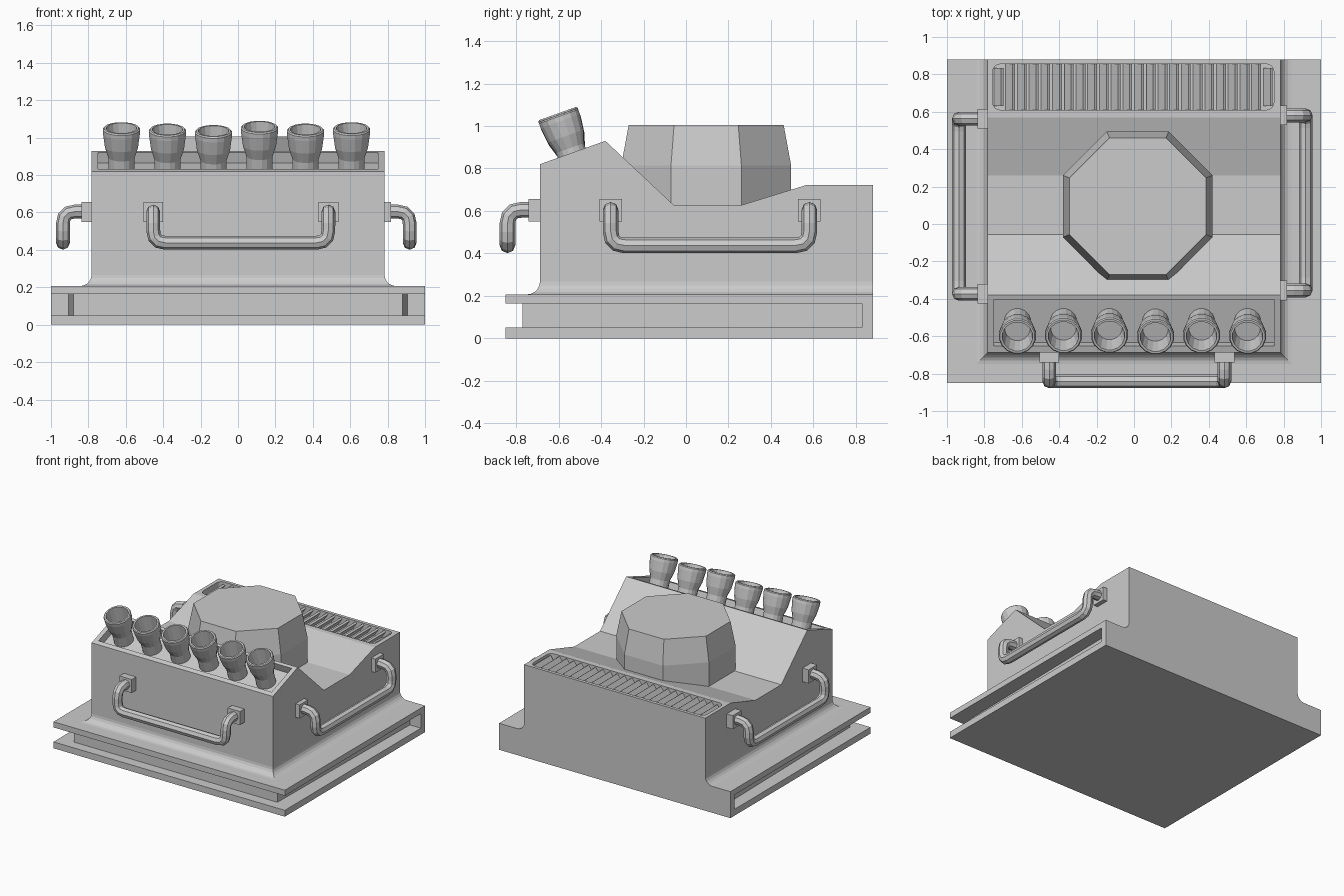
import bpy, bmesh, math
from mathutils import Vector, Matrix

if "Cube" in bpy.data.objects:
    bpy.data.objects.remove(bpy.data.objects["Cube"])


def make(name, verts, faces, mat=None):
    me = bpy.data.meshes.new(name)
    bm = bmesh.new()
    vs = [bm.verts.new(v) for v in verts]
    for f in faces:
        bm.faces.new([vs[i] for i in f])
    bmesh.ops.recalc_face_normals(bm, faces=bm.faces)
    bm.to_mesh(me)
    bm.free()
    ob = bpy.data.objects.new(name, me)
    bpy.context.collection.objects.link(ob)
    if mat:
        ob.matrix_world = mat
    return ob


def loft(name, rings, mat=None, closed=False):
    """Join equal rings of points; cap the ends, or close into a tube."""
    n, m = len(rings[0]), len(rings)
    faces = []
    for r in range(m if closed else m - 1):
        a, b = r * n, (r + 1) % m * n
        faces += [(a + i, a + (i + 1) % n, b + (i + 1) % n, b + i) for i in range(n)]
    if not closed:
        faces += [tuple(range(n)), tuple(range((m - 1) * n, m * n))]
    return make(name, [p for ring in rings for p in ring], faces, mat)


def slab(name, outline, z0, z1, mat=None):
    return loft(name, [[(x, y, z) for x, y in outline] for z in (z0, z1)], mat)


def box(name, x0, x1, y0, y1, z0, z1, mat=None):
    return slab(name, [(x0, y0), (x1, y0), (x1, y1), (x0, y1)], z0, z1, mat)


def circle(r, n, z, phase=0.0):
    return [(r * math.cos(phase + math.tau * i / n), r * math.sin(phase + math.tau * i / n), z)
            for i in range(n)]


def cut(ob, cutter):
    mod = ob.modifiers.new("cut", 'BOOLEAN')
    mod.operation, mod.solver, mod.object = 'DIFFERENCE', 'EXACT', cutter
    bpy.context.view_layer.objects.active = ob
    bpy.ops.object.modifier_apply(modifier=mod.name)
    bpy.data.objects.remove(cutter)


# Base: two plates around a recessed core, closed at the back
box("base_lower_plate", -1, 1, -.85, .88, 0, .05)
box("base_upper_plate", -1, 1, -.85, .88, .163, .207)
box("base_rear_wall", -1, 1, .83, .88, .05, .163)
slab("base_core", [(-.88, -.77), (.88, -.77), (.905, .83), (-.905, .83)], .05, .163)

# Curved skirt between base and body, flush at the back
rings = []
for i in range(6):
    a = math.pi / 2 * i / 5
    o, z = .06 * (1 - math.sin(a)), .267 - .06 * math.cos(a)
    x, y = .783 + o, -.688 - o
    rings.append([(-x, y, z), (x, y, z), (x, .88, z), (-x, .88, z)])
loft("body_skirt", rings)

# Body: side profile extruded across the width
profile = [(-.688, .267), (-.688, .82), (-.38, .93), (-.057, .627),
           (.26, .627), (.57, .723), (.88, .723), (.88, .267)]
body = loft("body", [[(x, y, z) for y, z in profile] for x in (-.783, .783)])

# Sloped tray for the stacks
tilt = math.atan2(.11, .308)
slope = Matrix.Translation((0, -.534, .875)) @ Matrix.Rotation(tilt, 4, 'X')
bpy.context.view_layer.update()
cut(body, box("tray_cutter", -.748, .748, -.127, .138, -.06, .1, slope))

# Rounded vent opening at the back
vx0, vx1, vy0, vy1, vr = -.755, .748, .61, .855, .04
vent = []
for cx, cy, q in ((vx1 - vr, vy1 - vr, 0), (vx0 + vr, vy1 - vr, 1),
                  (vx0 + vr, vy0 + vr, 2), (vx1 - vr, vy0 + vr, 3)):
    for k in range(5):
        a = math.pi / 2 * (q + k / 4)
        vent.append((cx + vr * math.cos(a), cy + vr * math.sin(a)))
cut(body, slab("vent_cutter", vent, .655, .8))

# Slanted vent slats
count = 24
for i in range(count):
    x = vx0 + (vx1 - vx0) * (i + .5) / count
    inset = .02 if i in (0, count - 1) else 0
    m = Matrix.Translation((x, 0, .685)) @ Matrix.Rotation(math.radians(35), 4, 'Y')
    box("vent_slat", -.008, .008, vy0 + inset, vy1 - inset, -.032, .032, m)

# Eight-sided dome
k = 1 / math.cos(math.pi / 8)
loft("dome", [circle(r * k, 8, z, math.pi / 8) for r, z in ((.4, .6), (.4, .815), (.365, 1.005))],
     Matrix.Translation((.02, .095, 0)))

# Row of open flared stacks, slightly uneven in height
stack = [(.071, -.065), (.071, .02), (.09, .08), (.1, .155), (.1, .178),
         (.094, .185), (.082, .185), (.068, .06)]
for i, dh in enumerate((.004, -.004, -.012, .012, -.004, .004)):
    m = Matrix.Translation((-.623 + .246 * i, 0, 0)) @ slope @ Matrix.Translation((0, -.005, dh))
    # outer wall, rim and bore end in a closed floor
    loft("stack", [circle(r, 16, h, math.pi / 16) for r, h in stack], m)


def rounded(points, r):
    """Replace inner path corners with short arcs."""
    out = [points[0]]
    for a, b, c in zip(points, points[1:], points[2:]):
        p, q = b + (a - b).normalized() * r, b + (c - b).normalized() * r
        out += [p.lerp(b, t).lerp(b.lerp(q, t), t) for t in (0, .33, .67, 1)]
    return out + [points[-1]]


def handle(name, mat):
    """Bar handle: local x along the wall, -y outward, with mounting blocks."""
    h, o = .468, -.153
    path = [Vector(p) for p in ((-h, 0, .605), (-h, o, .605), (-h, o, .438),
                                (h, o, .438), (h, o, .605), (h, 0, .605))]
    pts = rounded(path, .065)
    cu = bpy.data.curves.new(name, 'CURVE')
    cu.dimensions = '3D'
    cu.bevel_depth, cu.bevel_resolution = .037, 2
    cu.use_fill_caps = True
    sp = cu.splines.new('POLY')
    sp.points.add(len(pts) - 1)
    for p, v in zip(sp.points, pts):
        p.co = (*v, 1)
    sp.use_smooth = False
    ob = bpy.data.objects.new(name, cu)
    bpy.context.collection.objects.link(ob)
    ob.matrix_world = mat
    for s in (-1, 1):
        box(name + "_mount", s * h - .053, s * h + .053, -.053, .03, .55, .656, mat)


# Handles on the front and both sides
handle("front_handle", Matrix.Translation((.015, -.688, 0)))
handle("right_handle", Matrix.Translation((.765, .113, 0)) @ Matrix.Rotation(math.pi / 2, 4, 'Z'))
handle("left_handle", Matrix.Translation((-.783, .095, 0)) @ Matrix.Rotation(-math.pi / 2, 4, 'Z'))
